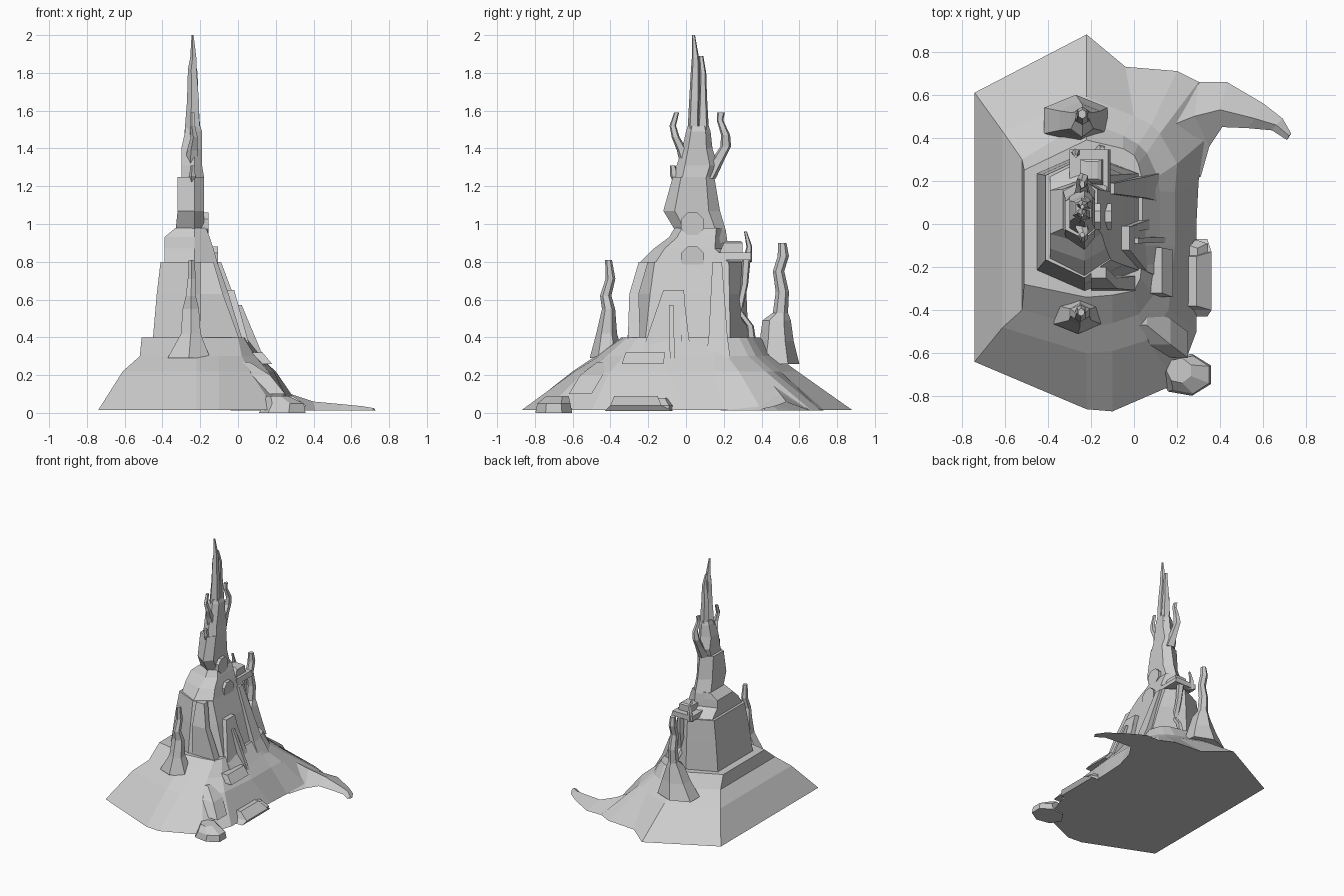
import bpy, bmesh, math
from mathutils import Vector, Matrix


def loft(name, rings):
    """Skin closed rings of equal length and cap both ends, flat shaded."""
    bm = bmesh.new()
    rows = [[bm.verts.new(p) for p in r] for r in rings]
    n = len(rows[0])
    for a, b in zip(rows, rows[1:]):
        for i in range(n):
            j = (i + 1) % n
            bm.faces.new((a[i], a[j], b[j], b[i]))
    bm.faces.new(rows[0][::-1])
    bm.faces.new(rows[-1])
    bmesh.ops.recalc_face_normals(bm, faces=bm.faces)
    me = bpy.data.meshes.new(name)
    bm.to_mesh(me)
    bm.free()
    ob = bpy.data.objects.new(name, me)
    bpy.context.collection.objects.link(ob)
    return ob


def hexring(z, x0, x1, y0, y1, xm=-0.23, f=0.7):
    c, h = (y0 + y1) / 2, (y1 - y0) / 2 * f
    return [(x0, c - h, z), (xm, y0, z), (x1, c - h, z),
            (x1, c + h, z), (xm, y1, z), (x0, c + h, z)]


def column(name, pts, n=6):
    """Tapering column through (x, y, z, rx, ry) stations."""
    return loft(name, [[(x + rx * math.cos(2 * math.pi * (i + .5) / n),
                         y + ry * math.sin(2 * math.pi * (i + .5) / n), z)
                        for i in range(n)] for x, y, z, rx, ry in pts])


def wedge(name, rings):
    """Stack of rectangles (z, x0, x1, y0, y1)."""
    return loft(name, [[(a, c, z), (b, c, z), (b, d, z), (a, d, z)]
                       for z, a, b, c, d in rings])


# Mound: faceted hill with a flat back and a steep cliff on +x
foot = [(-.74, -.64), (-.22, -.86), (-.10, -.87), (.20, -.74), (.29, -.5), (.29, 0), (.30, .2),
        (.34, .40), (.30, .66), (.2, .71), (-.04, .73), (-.22, .88), (-.74, .61)]
shoulder = [(-.61, -.48), (-.22, -.60), (-.10, -.59), (.06, -.54), (.16, -.40), (.19, -.1), (.19, .15),
            (.20, .28), (.12, .42), (.08, .46), (0, .50), (-.22, .59), (-.61, .43)]
shelf = [(-.52, -.40), (-.22, -.48), (-.10, -.46), (.02, -.42), (.09, -.33), (.12, -.1), (.12, .15),
         (.11, .22), (.06, .33), (.02, .37), (-.05, .41), (-.22, .48), (-.52, .30)]
crown = [(-.51, -.28), (-.22, -.34), (-.10, -.33), (0, -.31), (.03, -.25), (.04, -.1), (.04, .12),
         (.04, .2), (.02, .28), (0, .32), (-.05, .35), (-.22, .39), (-.51, .25)]
loft("mound", [[(x, y, z) for x, y in r] for r, z in
               ((foot, .015), (shoulder, .22), (shelf, .30), (crown, .40))])

# Root-like tail sweeping forward: outer foot, ridge, inner foot
tail = [((-.04, .73), (.05, .47, .21), (.24, .18)), ((.20, .71), (.18, .46, .15), (.31, .22)),
        ((.30, .66), (.28, .50, .10), (.35, .36)), ((.43, .66), (.40, .53, .06), (.41, .45)),
        ((.60, .56), (.56, .49, .045), (.53, .445)), ((.69, .49), (.66, .46, .035), (.64, .435)),
        ((.73, .42), (.72, .41, .025), (.71, .39))]
loft("tail_root", [[(*o, .012), r, (*i, .012)] for o, r, i in tail])

# Lower keep and slender upper tower
loft("keep", [hexring(*r) for r in (
    (.30, -.47, .06, -.33, .36), (.40, -.45, .02, -.31, .33), (.63, -.43, -.05, -.28, .32),
    (.80, -.41, -.11, -.25, .31), (.80, -.39, -.11, -.24, .30), (.87, -.39, -.13, -.17, .21),
    (.93, -.39, -.15, -.09, .20), (.98, -.33, -.17, -.06, .20))])
loft("upper_tower", [hexring(*r, f=.6) for r in (
    (.90, -.34, -.16, -.10, .22), (.97, -.33, -.18, -.06, .21), (1.07, -.32, -.18, -.12, .18),
    (1.25, -.32, -.18, -.07, .15), (1.25, -.30, -.18, -.06, .15), (1.31, -.30, -.19, -.05, .17),
    (1.40, -.30, -.19, -.02, .14), (1.49, -.28, -.19, 0, .13), (1.52, -.27, -.20, .01, .12))])

# Summit spires
column("main_spire", [(-.24, .04, 1.46, .045, .035), (-.235, .045, 1.65, .035, .03),
                      (-.24, .05, 1.82, .025, .025), (-.235, .05, 1.88, .018, .02),
                      (-.24, .04, 2.0, .006, .008)], 5)
column("second_spire", [(-.23, .09, 1.46, .04, .035), (-.235, .09, 1.68, .03, .022),
                        (-.23, .09, 1.80, .02, .018), (-.24, .08, 1.89, .01, .012)], 5)

# Curved horns on the tower sides
column("front_horn", [(-.24, .02, 1.30, .04, .05), (-.24, -.02, 1.39, .03, .03),
                      (-.23, -.055, 1.46, .02, .022), (-.24, -.07, 1.52, .015, .018),
                      (-.24, -.05, 1.59, .012, .014)], 5)
column("back_horn", [(-.24, .11, 1.24, .045, .05), (-.24, .17, 1.34, .03, .035),
                     (-.24, .21, 1.41, .025, .03), (-.23, .21, 1.47, .02, .025),
                     (-.24, .18, 1.55, .015, .018), (-.24, .185, 1.59, .013, .022)], 5)
column("small_horn", [(-.24, -.03, 1.22, .02, .04), (-.24, -.06, 1.255, .018, .025),
                      (-.24, -.07, 1.31, .012, .015)], 5)

# Satellite turrets on flared pedestals
column("front_turret", [(-.26, -.42, .29, .13, .09), (-.25, -.42, .42, .06, .055),
                        (-.25, -.41, .55, .05, .035), (-.25, -.425, .62, .03, .03),
                        (-.245, -.40, .71, .024, .026), (-.245, -.41, .81, .018, .018)])
column("back_turret", [(-.27, .48, .26, .17, .12), (-.25, .48, .38, .11, .09),
                       (-.24, .48, .49, .06, .075), (-.24, .50, .53, .04, .04),
                       (-.24, .51, .64, .035, .035), (-.24, .49, .75, .03, .03),
                       (-.24, .515, .83, .028, .03), (-.24, .51, .90, .02, .022)])

# Round windows facing +x
for nm, x, z in (("lower_window", -.13, .82), ("upper_window", -.18, 1.0)):
    bm = bmesh.new()
    bmesh.ops.create_cone(bm, cap_ends=True, segments=8, radius1=.066, radius2=.066, depth=.05,
                          matrix=Matrix.Translation((x, .035, z)) @ Matrix.Rotation(math.pi / 2, 4, 'Y')
                          @ Matrix.Rotation(math.pi / 8, 4, 'Z'))
    me = bpy.data.meshes.new(nm)
    bm.to_mesh(me)
    bm.free()
    bpy.context.collection.objects.link(bpy.data.objects.new(nm, me))

# Leaning buttresses against the cliff side
wedge("front_buttress", [(.25, -.12, .15, -.26, .0), (.36, -.12, .06, -.22, .0),
                         (.65, -.12, -.02, -.12, -.01)])
wedge("middle_buttress", [(.28, -.12, .10, -.02, .03), (.65, -.12, -.03, -.04, -.015)])
wedge("back_buttress", [(.25, -.12, .14, .10, .24), (.40, -.12, .06, .12, .22),
                        (.80, -.16, -.09, .14, .19)])
wedge("post", [(.26, .05, .15, -.085, -.06), (.57, -.02, .02, -.09, -.065)])
wedge("left_pier", [(.33, -.2, .03, -.31, -.24), (.63, -.2, -.08, -.30, -.25), (.80, -.2, -.13, -.25, -.20)])

# Balcony and thin pinnacles at the back corner
wedge("balcony", [(.83, -.25, -.14, .17, .30), (.90, -.25, -.15, .20, .30), (.91, -.22, -.17, .21, .29)])
wedge("keep_ledge", [(.81, -.30, -.11, .15, .345), (.85, -.30, -.12, .15, .345)])
column("pinnacle", [(-.27, .325, .80, .025, .025), (-.27, .335, .88, .018, .016),
                    (-.27, .315, .96, .008, .008)], 5)
column("hanging_stem", [(-.16, .35, .36, .03, .025), (-.15, .34, .46, .02, .02), (-.16, .28, .54, .025, .02),
                        (-.17, .31, .68, .025, .02), (-.18, .32, .83, .03, .025)], 5)

# Ledges and loose rocks along the cliff foot
wedge("upper_ledge", [(.26, .05, .18, -.34, -.12), (.32, .05, .13, -.32, -.11)])
wedge("lower_ledge", [(.01, .2, .34, -.43, -.07), (.04, .2, .36, -.40, -.13), (.09, .2, .29, -.38, -.15)])
column("front_rock", [(.24, -.70, 0, .13, .10), (.25, -.70, .05, .11, .09), (.21, -.68, .09, .06, .06)], 7)
wedge("front_ridge", [(.10, -.05, .25, -.62, -.50), (.20, -.05, .17, -.56, -.44), (.27, -.05, .06, -.47, -.40)])
column("cliff_rock", [(.29, -.12, .01, .06, .05), (.30, -.12, .04, .05, .05), (.27, -.13, .08, .03, .03)], 5)
